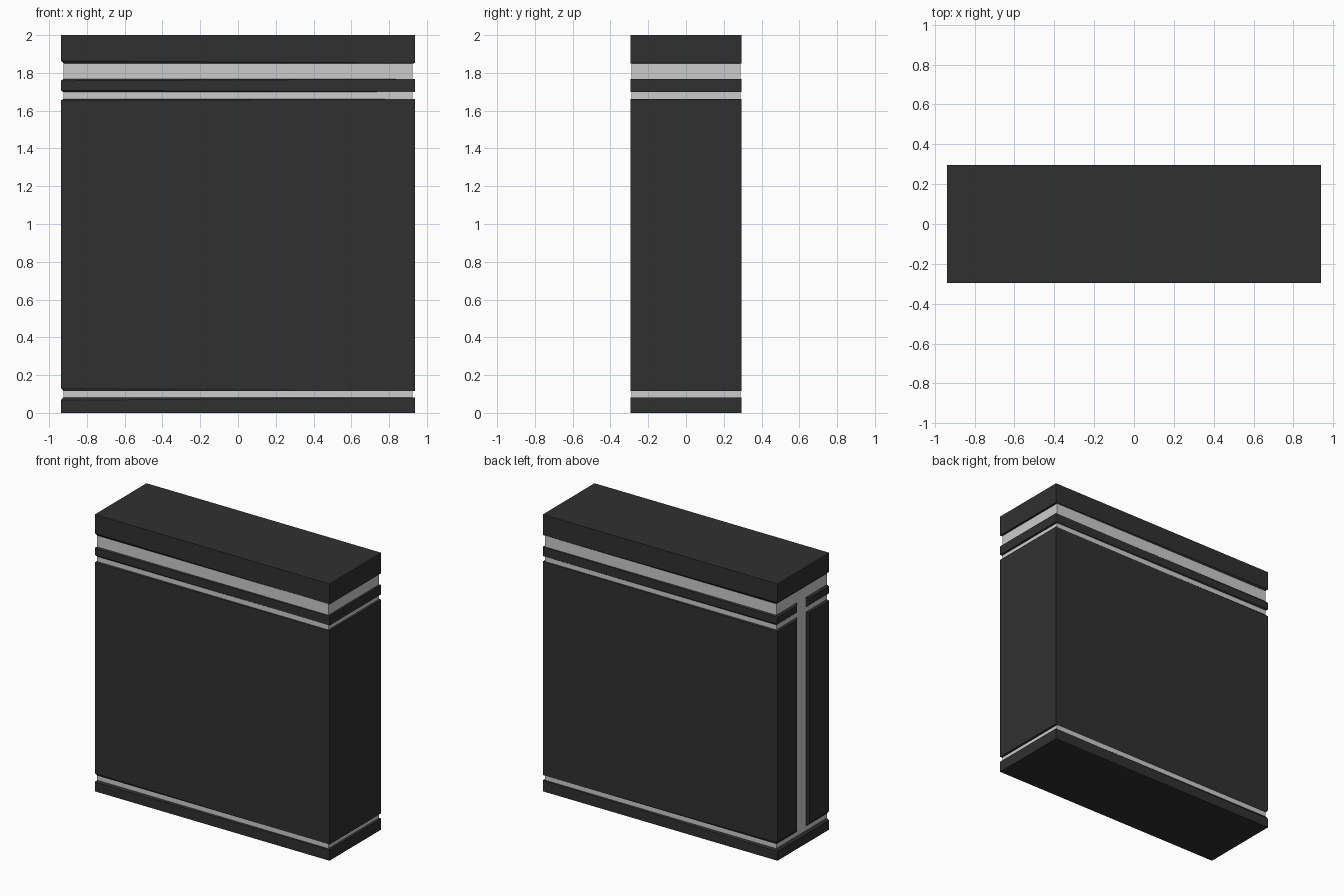
import bpy, bmesh

if "Cube" in bpy.data.objects:
    bpy.data.objects.remove(bpy.data.objects["Cube"])

X, Y = 0.938, 0.295        # outer cover half sizes
XC, YC = 0.924, 0.289      # inner core half sizes
G_OUT, G_IN = 0.07, 0.05   # half width of the groove on the left side

dark = bpy.data.materials.new("dark_cover")
dark.diffuse_color = (0.03, 0.03, 0.03, 1)
dark.use_nodes = True
dark.node_tree.nodes["Principled BSDF"].inputs["Base Color"].default_value = dark.diffuse_color


def finish(name, bm, mat=None):
    bmesh.ops.recalc_face_normals(bm, faces=bm.faces)
    me = bpy.data.meshes.new(name)
    bm.to_mesh(me)
    bm.free()
    ob = bpy.data.objects.new(name, me)
    bpy.context.collection.objects.link(ob)
    if mat:
        me.materials.append(mat)
    return ob


def wrap(name, z0, z1, bevel0, bevel1, groove=False, cap=None):
    """Cover panel round the core; its edge bevels fade out to the right."""
    outer = [(-X, Y), (X, Y), (X, -Y), (-X, -Y)]
    inner = [(-XC, YC), (XC, YC), (XC, -YC), (-XC, -YC)]
    if groove:
        outer = [(-X, G_OUT)] + outer + [(-X, -G_OUT)]
        inner = [(-XC, G_IN)] + inner + [(-XC, -G_IN)]
    bm = bmesh.new()
    sections = []
    for (ox, oy), (ix, iy) in zip(outer, inner):
        k = 1 if ox < 0 else 0.12
        pts = [(ix, iy, z0), (ox, oy, z0 + bevel0 * k),
               (ox, oy, z1 - bevel1 * k), (ix, iy, z1)]
        sections.append([bm.verts.new(p) for p in pts])
    n = len(sections)
    for i in range(n - 1 if groove else n):
        a, b = sections[i], sections[(i + 1) % n]
        for j in range(4):
            k = (j + 1) % 4
            if cap is not None and j == 3:
                continue
            bm.faces.new((a[j], a[k], b[k], b[j]))
    if groove:
        bm.faces.new(sections[0])
        bm.faces.new(sections[-1])
    if cap is not None:
        bm.faces.new([s[0] for s in sections])
        bm.faces.new([s[3] for s in sections])
    return finish(name, bm, dark)


# Light core seen in the gaps
bm = bmesh.new()
bmesh.ops.create_cube(bm, size=1)
bmesh.ops.scale(bm, vec=(2 * XC, 2 * YC, 1.9), verts=bm.verts)
bmesh.ops.translate(bm, vec=(0, 0, 1), verts=bm.verts)
finish("core", bm)

# Dark covers from bottom to top
wrap("bottom_slab", 0.0, 0.082, 0.0, 0.015, cap=True)
wrap("main_panel", 0.115, 1.662, 0.018, 0.008, groove=True)
wrap("upper_band", 1.698, 1.768, 0.01, 0.01, groove=True)
wrap("top_slab", 1.85, 2.0, 0.014, 0.0, cap=True)
